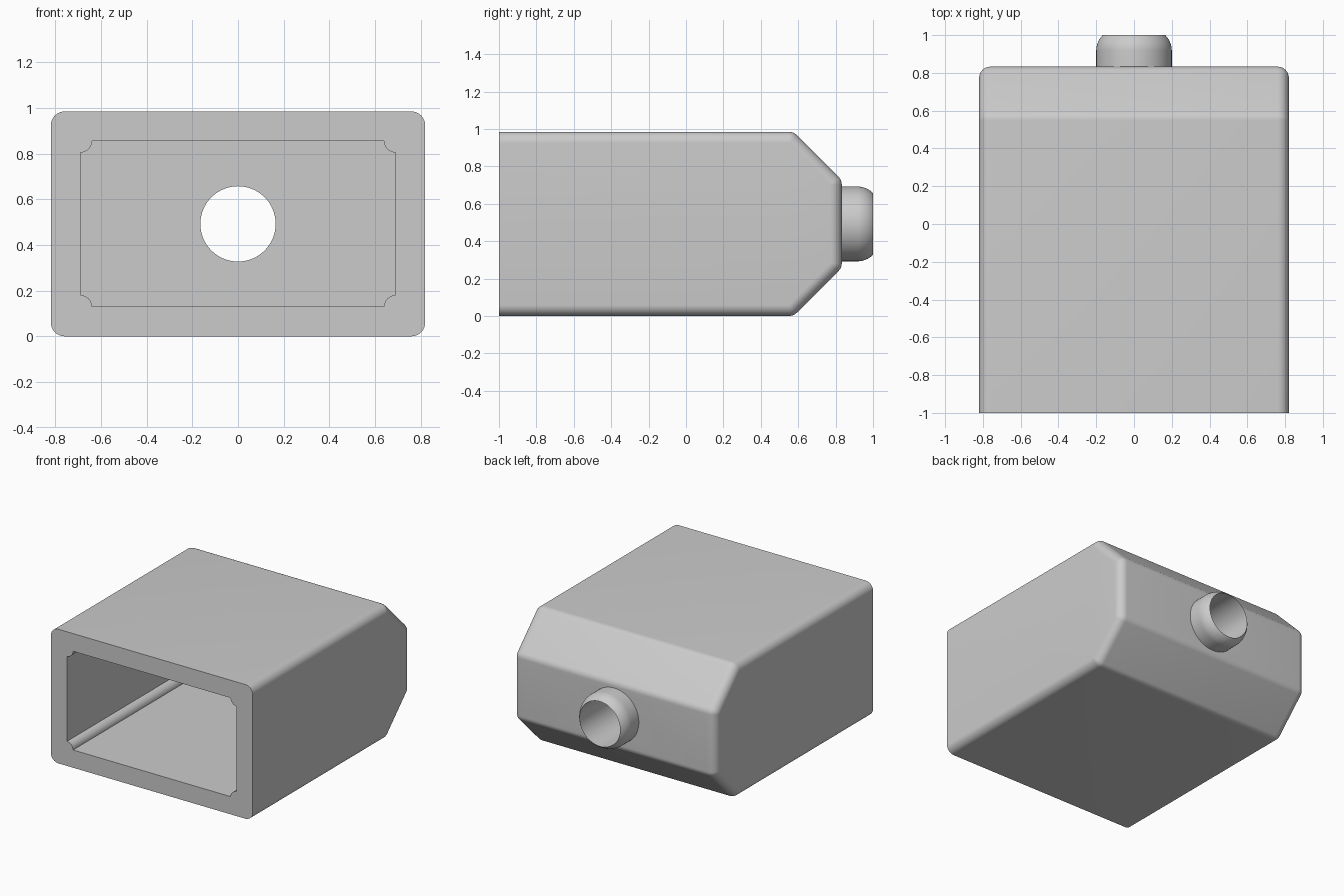
import bpy, bmesh, math
from mathutils import Vector

if "Cube" in bpy.data.objects:
    bpy.data.objects.remove(bpy.data.objects["Cube"])

W, H, R = 0.82, 0.985, 0.06      # half width, height, edge radius
MID = H / 2
BORE, NECK = 0.165, 0.20
BACK, CAVITY_END = 0.833, 0.57

grey = bpy.data.materials.new("light_grey")
grey.diffuse_color = (0.6, 0.6, 0.6, 1)
grey.use_nodes = True
grey.node_tree.nodes["Principled BSDF"].inputs["Base Color"].default_value = grey.diffuse_color


def finish(bm, name):
    bmesh.ops.recalc_face_normals(bm, faces=bm.faces)
    me = bpy.data.meshes.new(name)
    bm.to_mesh(me)
    bm.free()
    ob = bpy.data.objects.new(name, me)
    me.materials.append(grey)
    bpy.context.collection.objects.link(ob)
    return ob


def activate(ob):
    bpy.ops.object.select_all(action='DESELECT')
    ob.select_set(True)
    bpy.context.view_layer.objects.active = ob


def loft(rings, caps=True):
    """Skin a list of equal closed rings."""
    bm = bmesh.new()
    vs = [[bm.verts.new(p) for p in ring] for ring in rings]
    n = len(vs[0])
    for a, b in zip(vs, vs[1:]):
        for i in range(n):
            j = (i + 1) % n
            bm.faces.new((a[i], a[j], b[j], b[i]))
    if caps:
        bm.faces.new(vs[0])
        bm.faces.new(vs[-1])
    return bm


# Rounded side outline: an inner core outline grown by d, corners as arcs
core = [(-1.3, R), (0.55, R), (BACK - R, 0.283),
        (BACK - R, H - 0.283), (0.55, H - R), (-1.3, H - R)]


def grown(x, d, steps=6):
    pts, n = [], len(core)
    for i, (y, z) in enumerate(core):
        p, q = core[i - 1], core[(i + 1) % n]
        a0 = math.atan2(z - p[1], y - p[0]) - math.pi / 2
        a1 = math.atan2(q[1] - z, q[0] - y) - math.pi / 2
        turn = (a1 - a0) % (2 * math.pi)
        for k in range(steps + 1):
            a = a0 + turn * k / steps
            pts.append((x, y + d * math.cos(a), z + d * math.sin(a)))
    return pts


# Housing: rounded shell trimmed flat at the open front
side = [(W - R + R * math.sin(t), max(R * math.cos(t), 0.0005))
        for t in (k * math.pi / 16 for k in range(9))]
bm = loft([grown(-x, d) for x, d in reversed(side)] + [grown(x, d) for x, d in side])
cut = bmesh.ops.bisect_plane(bm, geom=bm.verts[:] + bm.edges[:] + bm.faces[:],
                             plane_co=(0, -1, 0), plane_no=(0, -1, 0), clear_outer=True)
bmesh.ops.contextual_create(
    bm, geom=[e for e in cut["geom_cut"] if isinstance(e, bmesh.types.BMEdge)])
housing = finish(bm, "housing")

# Cavity cutter: rectangle with a round rib left in every corner
cx, cz, rib = 0.69, 0.3625, 0.05
outline = []
for sx, sz, a0 in ((1, 1, 270), (-1, 1, 0), (-1, -1, 90), (1, -1, 180)):
    for k in range(9):
        a = math.radians(a0 - k * 90 / 8)
        outline.append((sx * cx + rib * math.cos(a), MID + sz * cz + rib * math.sin(a)))
cavity = finish(loft([[(x, y, z) for x, z in outline] for y in (-1.2, CAVITY_END)]),
                "cavity_cutter")


def circle(r, y, n=64):
    return [(r * math.cos(2 * math.pi * i / n), y, MID + r * math.sin(2 * math.pi * i / n))
            for i in range(n)]


# Bore cutter through the back wall
bore = finish(loft([circle(BORE, 0.4), circle(BORE, 1.1)]), "bore_cutter")

for cutter in (cavity, bore):
    activate(housing)
    mod = housing.modifiers.new("cut", 'BOOLEAN')
    mod.operation, mod.solver, mod.object = 'DIFFERENCE', 'EXACT', cutter
    bpy.ops.object.modifier_apply(modifier=mod.name)
    bpy.data.objects.remove(cutter)

# Neck: tube whose outside curves in to meet the bore at the tip
arc_r = 0.115
tip = math.acos(1 - (NECK - BORE) / arc_r)
start = 1 - arc_r * math.sin(tip)
rings = [circle(BORE, BACK - 0.002), circle(NECK, BACK - 0.002)]
for k in range(9):
    a = tip * k / 8
    rings.append(circle(NECK - arc_r * (1 - math.cos(a)), start + arc_r * math.sin(a)))
rings.append(circle(BORE, BACK - 0.002))
bm = loft(rings, caps=False)
bmesh.ops.remove_doubles(bm, verts=bm.verts, dist=1e-5)
neck = finish(bm, "neck")

for ob in (housing, neck):
    activate(ob)
    bpy.ops.object.shade_smooth_by_angle(angle=math.radians(30))
